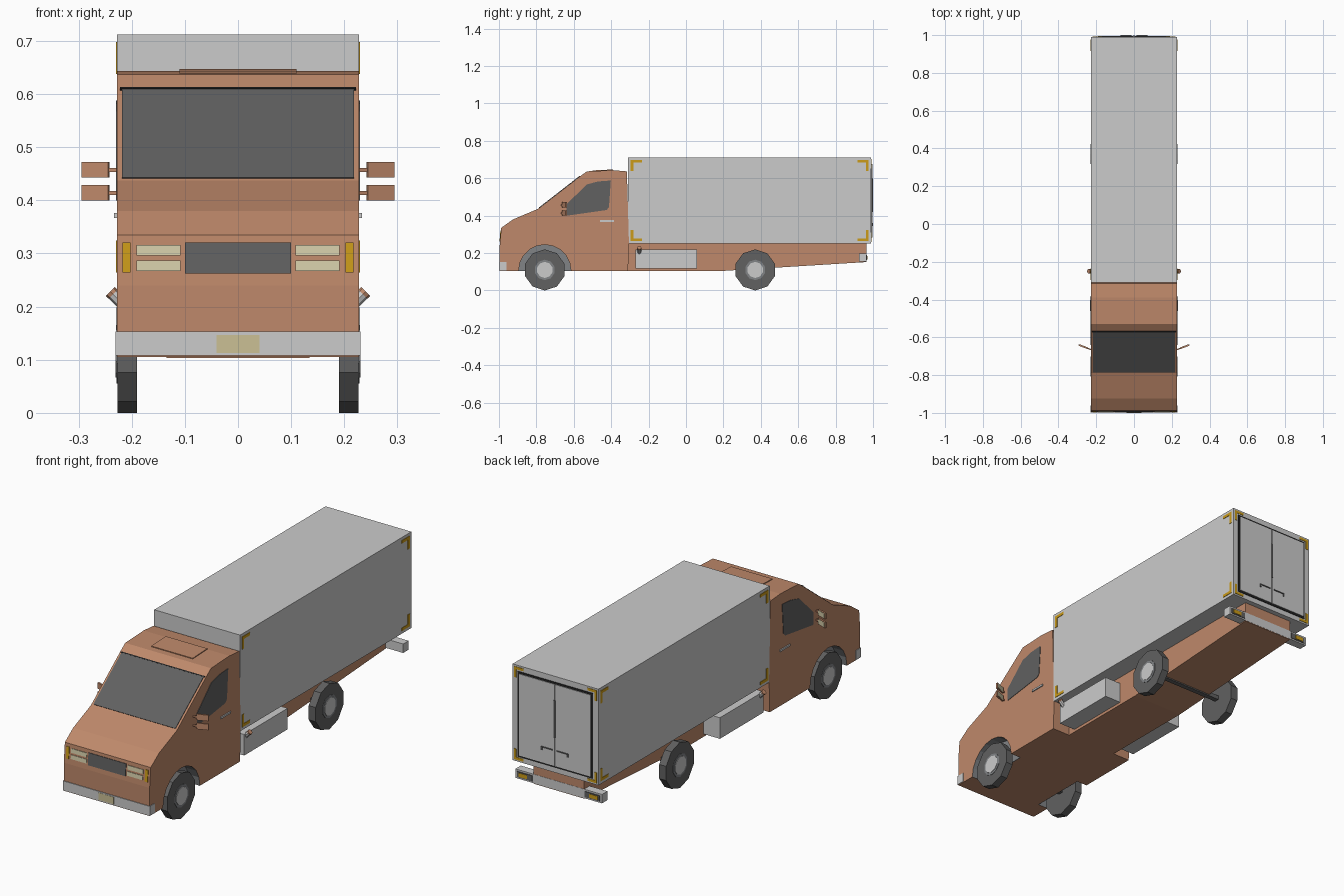
import bpy, math
from mathutils import Vector

cube = bpy.data.objects.get("Cube")
if cube:
    bpy.data.objects.remove(cube, do_unlink=True)


def material(name, r, g, b):
    m = bpy.data.materials.new(name)
    m.use_nodes = True
    m.diffuse_color = (r, g, b, 1)
    m.node_tree.nodes["Principled BSDF"].inputs["Base Color"].default_value = (r, g, b, 1)
    return m


PAINT = material("copper paint", 0.52, 0.25, 0.145)
PANEL = material("light grey panel", 0.6, 0.6, 0.6)
GLASS = material("dark glass", 0.12, 0.12, 0.12)
RUBBER = material("tyre rubber", 0.12, 0.12, 0.12)
ARCH = material("arch grey", 0.22, 0.23, 0.24)
AMBER = material("amber yellow", 0.6, 0.33, 0.01)
CREAM = material("lamp cream", 0.66, 0.61, 0.4)
PLATE = material("number plate", 0.6, 0.53, 0.3)
BLACK = material("black trim", 0.02, 0.02, 0.02)


def extrude(name, profile, x0, x1, mat):
    """Sweep a (y, z) outline from x0 to x1."""
    x0, x1 = min(x0, x1), max(x0, x1)
    area = sum(a[0] * b[1] - b[0] * a[1] for a, b in zip(profile, profile[1:] + profile[:1]))
    if area < 0:
        profile = profile[::-1]
    n = len(profile)
    verts = [(x, y, z) for x in (x0, x1) for y, z in profile]
    faces = [list(range(n))[::-1], list(range(n, 2 * n))]
    faces += [[i, (i + 1) % n, n + (i + 1) % n, n + i] for i in range(n)]
    mesh = bpy.data.meshes.new(name)
    mesh.from_pydata(verts, [], faces)
    mesh.materials.append(mat)
    obj = bpy.data.objects.new(name, mesh)
    bpy.context.scene.collection.objects.link(obj)
    return obj


def box(name, x0, x1, y0, y1, z0, z1, mat):
    return extrude(name, [(y0, z0), (y1, z0), (y1, z1), (y0, z1)], x0, x1, mat)


def slab(name, a, b, x0, x1, mat, t=0.003):
    """Thin plate lying on the sloped outline segment from a to b."""
    a, b = Vector(a), Vector(b)
    d = (b - a).normalized()
    n = Vector((-d.y, d.x)) * t
    return extrude(name, [tuple(p) for p in (a, b, b + n, a + n)], x0, x1, mat)


def ring(y, z, r, n, start=0.0, sweep=2 * math.pi, closed=True):
    steps = n if closed else n - 1
    return [(y + r * math.cos(start + sweep * i / steps),
             z + r * math.sin(start + sweep * i / steps)) for i in range(n)]


W = 0.228            # half width
FRONT_Y, REAR_Y, AXLE_Z = -0.755, 0.37, 0.11
SIDES = (("left", 1), ("right", -1))

# Cab: plain core, with outer skins that carry the wheel arches
top_line = [(-0.31, 0.105), (-0.305, 0.25), (-0.316, 0.637), (-0.39, 0.643), (-0.53, 0.637),
            (-0.567, 0.61), (-0.79, 0.437), (-0.925, 0.38), (-0.988, 0.335),
            (-0.996, 0.24), (-0.996, 0.105)]
arch = ring(FRONT_Y, 0.105, 0.14, 11, math.pi, -math.pi, closed=False)
extrude("cab_core", top_line, -0.17, 0.17, PAINT)
for side, s in SIDES:
    skin = extrude(side + "_cab_skin", top_line + arch, s * 0.17, s * W, PAINT)
    skin.data.materials.append(ARCH)
    for f in skin.data.polygons:
        d = Vector((f.center.y - FRONT_Y, f.center.z - 0.105))
        if abs(f.normal.x) < 0.5 and d.length < 0.145:
            f.material_index = 1
    extrude(side + "_arch_liner", arch, s * 0.169, s * 0.173, ARCH)

# Windscreen and roof hatch
slab("windscreen", (-0.785, 0.441), (-0.57, 0.608), -0.218, 0.218, GLASS)
slab("windscreen_top_trim", (-0.571, 0.607), (-0.567, 0.61), -0.222, 0.222, BLACK, 0.004)
slab("roof_hatch", (-0.5, 0.638), (-0.39, 0.643), -0.11, 0.11, PAINT, 0.004)


# Nose lamps, grille and bumper
def nose_plate(name, x0, x1, z0, z1, mat):
    y = lambda z: -0.996 + 0.008 * (z - 0.24) / 0.095
    return slab(name, (y(z0), z0), (y(z1), z1), x0, x1, mat)


nose_plate("grille", -0.1, 0.1, 0.262, 0.32, GLASS)
for side, s in SIDES:
    nose_plate(side + "_upper_headlamp", s * 0.108, s * 0.191, 0.296, 0.316, CREAM)
    nose_plate(side + "_lower_headlamp", s * 0.108, s * 0.191, 0.267, 0.287, CREAM)
    nose_plate(side + "_indicator", s * 0.202, s * 0.217, 0.264, 0.32, AMBER)
box("front_bumper", -0.231, 0.231, -0.999, -0.96, 0.108, 0.153, PANEL)
box("front_number_plate", -0.04, 0.04, -1.0, -0.998, 0.113, 0.147, PLATE)

# Cab sides: window, handle and twin mirrors
window = [(-0.637, 0.4), (-0.64, 0.46), (-0.53, 0.567), (-0.47, 0.583),
          (-0.402, 0.588), (-0.412, 0.444), (-0.425, 0.43)]
turn = math.atan2(0.025, 0.065)
for side, s in SIDES:
    extrude(side + "_side_window", window, s * W, s * (W + 0.002), GLASS)
    box(side + "_door_handle", s * W, s * 0.233, -0.46, -0.385, 0.367, 0.376, PANEL)
    for level, z in (("lower", 0.4), ("upper", 0.443)):
        parts = [box(f"{side}_{level}_mirror_arm", 0, s * 0.02, -0.003, 0.003, 0.01, 0.018, PAINT),
                 box(f"{side}_{level}_mirror", s * 0.016, s * 0.07, -0.004, 0.004, 0, 0.029, PAINT),
                 box(f"{side}_{level}_mirror_glass", s * 0.019, s * 0.067, 0.004, 0.005,
                     0.003, 0.026, CREAM)]
        for p in parts:
            p.location = (s * W, -0.665, z)
            p.rotation_euler.z = s * turn

# Chassis and rear bumper
extrude("chassis", [(-0.31, 0.103), (0.17, 0.103), (0.965, 0.152), (0.965, 0.25), (-0.31, 0.25)],
        -0.135, 0.135, PAINT)
box("rear_bumper", -0.23, 0.23, 0.925, 0.966, 0.155, 0.198, PANEL)
for side, s in SIDES:
    box(side + "_tail_lamp_base", s * 0.14, s * 0.22, 0.966, 0.969, 0.162, 0.19, GLASS)
    box(side + "_tail_lamp", s * 0.165, s * 0.21, 0.969, 0.971, 0.167, 0.185, AMBER)
    # Side locker and slanted filler
    box(side + "_locker", s * 0.13, s * 0.222, -0.27, 0.06, 0.117, 0.218, PANEL)
    neck = extrude(side + "_filler_neck", ring(0, 0, 0.011, 8), 0, s * 0.035, PANEL)
    cap = extrude(side + "_filler_cap", ring(0, 0, 0.012, 8), s * 0.033, s * 0.04, PAINT)
    for p in (neck, cap):
        p.location = (s * 0.212, -0.25, 0.2)
        p.rotation_euler.y = -s * math.pi / 4

# Cargo box
B0, B1, Z0, Z1 = -0.31, 0.99, 0.25, 0.712
box("cargo_box", -W, W, B0, B1, Z0, Z1, PANEL)

# Amber corner brackets on both sides and on the rear
L, T, G = 0.06, 0.014, 0.014
for side, s in SIDES:
    for ze, zd, level in ((Z0 + G, 1, "lower"), (Z1 - G, -1, "upper")):
        for ye, yd, end in ((B0 + G, 1, "front"), (B1 - G, -1, "rear")):
            outline = [(ye, ze), (ye + yd * L, ze), (ye + yd * L, ze + zd * T),
                       (ye + yd * T, ze + zd * T), (ye + yd * T, ze + zd * L), (ye, ze + zd * L)]
            extrude(f"{side}_{level}_{end}_bracket", outline, s * W, s * (W + 0.002), AMBER)
        xe = W - 0.008
        box(f"{side}_{level}_back_bracket_bar", s * xe, s * (xe - 0.05), B1, B1 + 0.002,
            ze - zd * 0.006, ze + zd * 0.006, AMBER)
        box(f"{side}_{level}_back_bracket_post", s * xe, s * (xe - 0.012), B1, B1 + 0.002,
            ze + zd * 0.006, ze + zd * 0.045, AMBER)

# Rear doors on a dark seal, with latch bars
box("door_seal", -0.2, 0.2, B1, 0.993, 0.275, 0.685, BLACK)
for side, s in SIDES:
    box(side + "_rear_door", s * 0.002, s * 0.191, B1, 0.996, 0.284, 0.676, PANEL)
    box(side + "_latch_bar", s * 0.012, s * 0.072, 0.996, 1.0, 0.357, 0.362, GLASS)
    box(side + "_latch_end", s * 0.066, s * 0.072, 0.996, 1.0, 0.345, 0.357, GLASS)
box("centre_lock_rod", -0.004, 0.004, 0.996, 0.999, 0.42, 0.6, GLASS)

# Wheels
for axle, y in (("front", FRONT_Y), ("rear", REAR_Y)):
    for side, s in SIDES:
        name = f"{side}_{axle}_"
        extrude(name + "tyre", ring(y, AXLE_Z, 0.11, 10, math.pi / 2), s * 0.19, s * 0.227, RUBBER)
        extrude(name + "rim", ring(y, AXLE_Z, 0.055, 10, math.pi / 2), s * 0.227, s * 0.229, ARCH)
        extrude(name + "hub", ring(y, AXLE_Z, 0.043, 10, math.pi / 2), s * 0.229, s * 0.231, PANEL)
    box(axle + "_axle", -0.19, 0.19, y - 0.012, y + 0.012, AXLE_Z, AXLE_Z + 0.02, RUBBER)
